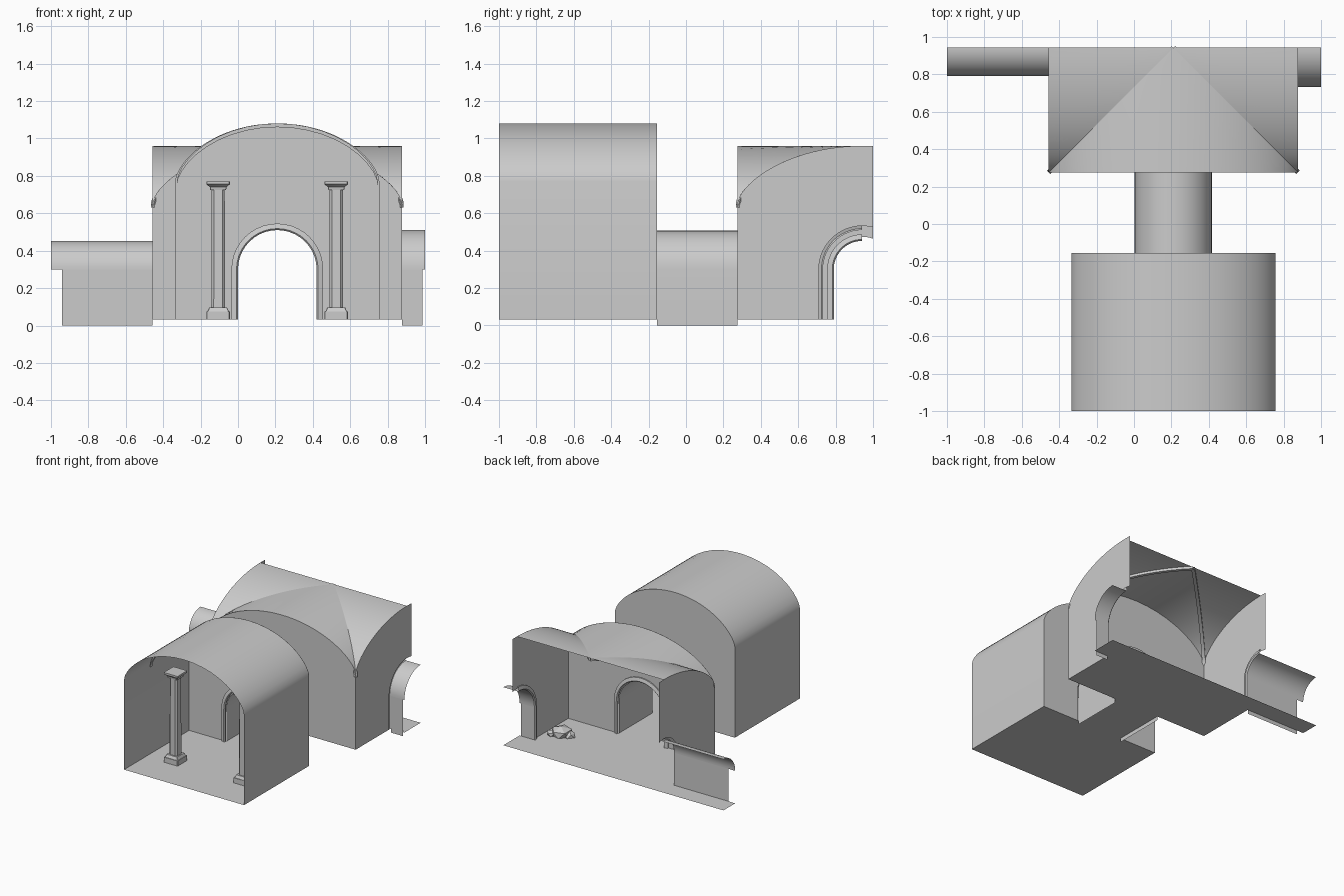
import bpy, bmesh, math, random
from mathutils import Vector

if "Cube" in bpy.data.objects:
    bpy.data.objects.remove(bpy.data.objects["Cube"])

XC, YC = 0.21, 0.942            # hall axis and centre of the groined room
FLOOR, SPRING = 0.033, 0.30     # floor height, corridor arch spring height
HALL_W, HALL_S = 0.545, 0.77    # hall half width and vault spring
ROOM_W, ROOM_S = 0.666, 0.65    # room half width and vault spring
RISE = 0.31
Y0, Y1, Y2 = -1.0, -0.156, YC - ROOM_W
N = 20


def mesh(name, *grids):
    """One object from any number of grids (lists of point rows)."""
    bm = bmesh.new()
    for rows in grids:
        vs = [[bm.verts.new(p) for p in row] for row in rows]
        for a, b in zip(vs, vs[1:]):
            for i in range(len(a) - 1):
                bm.faces.new((a[i], a[i + 1], b[i + 1], b[i]))
    bmesh.ops.remove_doubles(bm, verts=bm.verts, dist=1e-5)
    bmesh.ops.recalc_face_normals(bm, faces=bm.faces)
    me = bpy.data.meshes.new(name)
    bm.to_mesh(me)
    bm.free()
    ob = bpy.data.objects.new(name, me)
    bpy.context.collection.objects.link(ob)
    return ob


def samples(a, b):
    """Values from a to b, spaced along a sine so arch feet get more points."""
    p, q = math.asin(a), math.asin(b)
    return [math.sin(p + (q - p) * i / N) for i in range(N + 1)]


def vault(t, half):
    """Height of the flattened vault curve at t in -1..1."""
    t = min(1, abs(t))
    R = (half ** 2 + RISE ** 2) / (2 * RISE)
    arc = math.sqrt(R * R - (t * half) ** 2) - (R - RISE)
    return 0.6 * RISE * math.sqrt(1 - t * t) + 0.4 * arc


def wall(name, place, half, spring, r, end):
    """Vertical wall under a vault curve with an arched opening of radius r."""
    top = lambda u: spring + (vault(u / half, half) if u < 0 or end > 0.1 else RISE)
    strip = lambda us, lo: [[place(u, lo(u)) for u in us], [place(u, top(u)) for u in us]]
    side = [half * s for s in samples(-1, -r / half)]
    hole = [r * s for s in samples(-1, min(1, end / r))]
    grids = [strip(side, lambda u: FLOOR),
             strip(hole, lambda u: SPRING + math.sqrt(max(0, r * r - u * u)))]
    if end > r:
        grids.append(strip([-u for u in side], lambda u: FLOOR))
    return mesh(name, *grids)


def arch(r, last=0.0, base=FLOOR):
    """(u, z) path of a jamb-and-arch outline, from 180 degrees to last."""
    pts = [(-r, base)]
    for i in range(N + 1):
        a = math.pi + (last - math.pi) * i / N
        pts.append((r * math.cos(a), SPRING + r * math.sin(a)))
    return pts + ([(r, base)] if last == 0 else [])


def trim(name, place, r, last=0.0):
    """Raised surround; place(u, z, d) maps d as distance out of the wall."""
    rows = [(r + .035, 0), (r + .035, .01), (r + .008, .018), (r, .01), (r, 0)]
    return mesh(name, *[[[place(u, z, d) for u, z in arch(q, last)] for q, d in rows]])


def floor(name, x0, x1, y0, y1):
    return mesh(name, [[(x0, y0, FLOOR), (x1, y0, FLOOR)], [(x0, y1, FLOOR), (x1, y1, FLOOR)]])


def rib(name, path, across):
    """Rectangular bar hanging under a path."""
    a = Vector(across).normalized() * 0.013
    d = Vector((0, 0, -0.02))
    rows = []
    for p in path:
        p = Vector(p)
        rows.append([p - a, p + a, p + a + d, p - a + d, p - a])
    return mesh(name, rows)


# Front hall: walls and barrel vault in one sheet, floor, back wall
outline = [(XC - HALL_W, FLOOR)]
curve = [(XC + HALL_W * s, HALL_S + vault(s, HALL_W)) for s in samples(-1, 1)]
outline += curve + [(XC + HALL_W, FLOOR)]
mesh("hall_shell", [[(x, y, z) for x, z in outline] for y in (Y0, Y1)])
floor("hall_floor", XC - HALL_W, XC + HALL_W, Y0, Y1)
wall("hall_back_wall", lambda u, z: (XC + u, Y1, z), HALL_W, HALL_S, 0.21, HALL_W)
trim("hall_arch_trim", lambda u, z, d: (XC + u, Y1 - d, z), 0.21)
rib("hall_rib", [(XC + (x - XC) * 0.985, -0.66, z) for x, z in curve], (0, 1, 0))

# Connecting corridor
mesh("corridor_shell", [[(XC + u, y, z) for u, z in arch(0.207, 0, 0)] for y in (Y1, Y2)])
floor("corridor_floor", XC - 0.207, XC + 0.207, Y1, Y2)

# Rear room: front wall, floor
wall("room_front_wall", lambda u, z: (XC + u, Y2, z), ROOM_W, ROOM_S, 0.21, ROOM_W)
trim("room_arch_trim", lambda u, z, d: (XC + u, Y2 + d, z), 0.21)
floor("room_floor", XC - ROOM_W, XC + ROOM_W, Y2, YC)

# Side walls, surrounds and half-cut side corridors
for side, sgn, r, wall_end in (("left", -1, 0.152, -0.94), ("right", 1, 0.21, 0.985)):
    xw = XC + sgn * ROOM_W
    wall(side + "_room_wall", lambda u, z: (xw, YC + u, z), ROOM_W, ROOM_S, r + .022, 1 - YC)
    trim(side + "_arch_trim", lambda u, z, d: (xw - sgn * d, YC + u, z), r, math.pi / 2)
    roof = arch(r, math.pi / 2)[1:]
    mesh(side + "_corridor_roof", [[(x, YC + u, z) for u, z in roof] for x in (xw, sgn)])
    mesh(side + "_corridor_wall", [[(x, YC - r, z) for z in (0, SPRING)] for x in (xw, wall_end)])
    floor(side + "_corridor_floor", xw, sgn, YC - r, YC)

# Half groin vault: one front cell and two side cells meeting on the diagonals
W = ROOM_W
ts = [max(t, 1e-3) for t in samples(0, 1)]
height = lambda t: ROOM_S + vault(t, W)
cells = [[[(XC + W * t * s, YC - W * t, height(t * s)) for s in samples(-1, 1)] for t in ts]]
for sgn in (-1, 1):
    cells.append([[(XC + sgn * W * t, YC - W * t * s, height(t * s)) for s in samples(0, 1)] for t in ts])
mesh("groin_vault", *cells)
for side, sgn in (("left", -1), ("right", 1)):
    rib(side + "_groin_rib", [(XC + sgn * W * t, YC - W * t, height(t)) for t in ts], (1, sgn, 0))

# Columns: chamfered square section lofted through a width/height profile
profile = [(0, .033), (.125, .033), (.125, .075), (.115, .075), (.095, .097), (.074, .097),
           (.07, .725), (.085, .725), (.09, .74), (.125, .755), (.125, .77), (0, .77)]
for side, cx in (("left", -0.106), ("right", 0.525)):
    rows = []
    for w, z in profile:
        h, c = w / 2, w * (0.32 if w < 0.08 else 0.47)
        ring = [(c, -h), (h, -c), (h, c), (c, h), (-c, h), (-h, c), (-h, -c), (-c, -h), (c, -h)]
        rows.append([(cx + a, -0.66 + b, z) for a, b in ring] if w else
                    [(cx + a * 1e-3, -0.66 + b * 1e-3, z) for a, b in
                     [(1, -2), (2, -1), (2, 1), (1, 2), (-1, 2), (-2, 1), (-2, -1), (-1, -2), (1, -2)]])
    mesh(side + "_column", rows)

bpy.ops.object.select_all(action='SELECT')
bpy.context.view_layer.objects.active = bpy.context.selected_objects[0]
bpy.ops.object.shade_smooth_by_angle(angle=math.radians(30))

# Rubble stones on the room floor, left faceted
random.seed(4)
for i, (x, y, s) in enumerate([(0.75, 0.55, 0.085), (0.69, 0.53, 0.05), (0.81, 0.58, 0.045)]):
    bpy.ops.mesh.primitive_ico_sphere_add(subdivisions=1, radius=s, location=(x, y, FLOOR + s * 0.25))
    ob = bpy.context.object
    ob.name = "rubble_%d" % (i + 1)
    for v in ob.data.vertices:
        v.co *= random.uniform(0.85, 1.15)
        v.co.z = max(v.co.z * 0.65, -s * 0.25)
